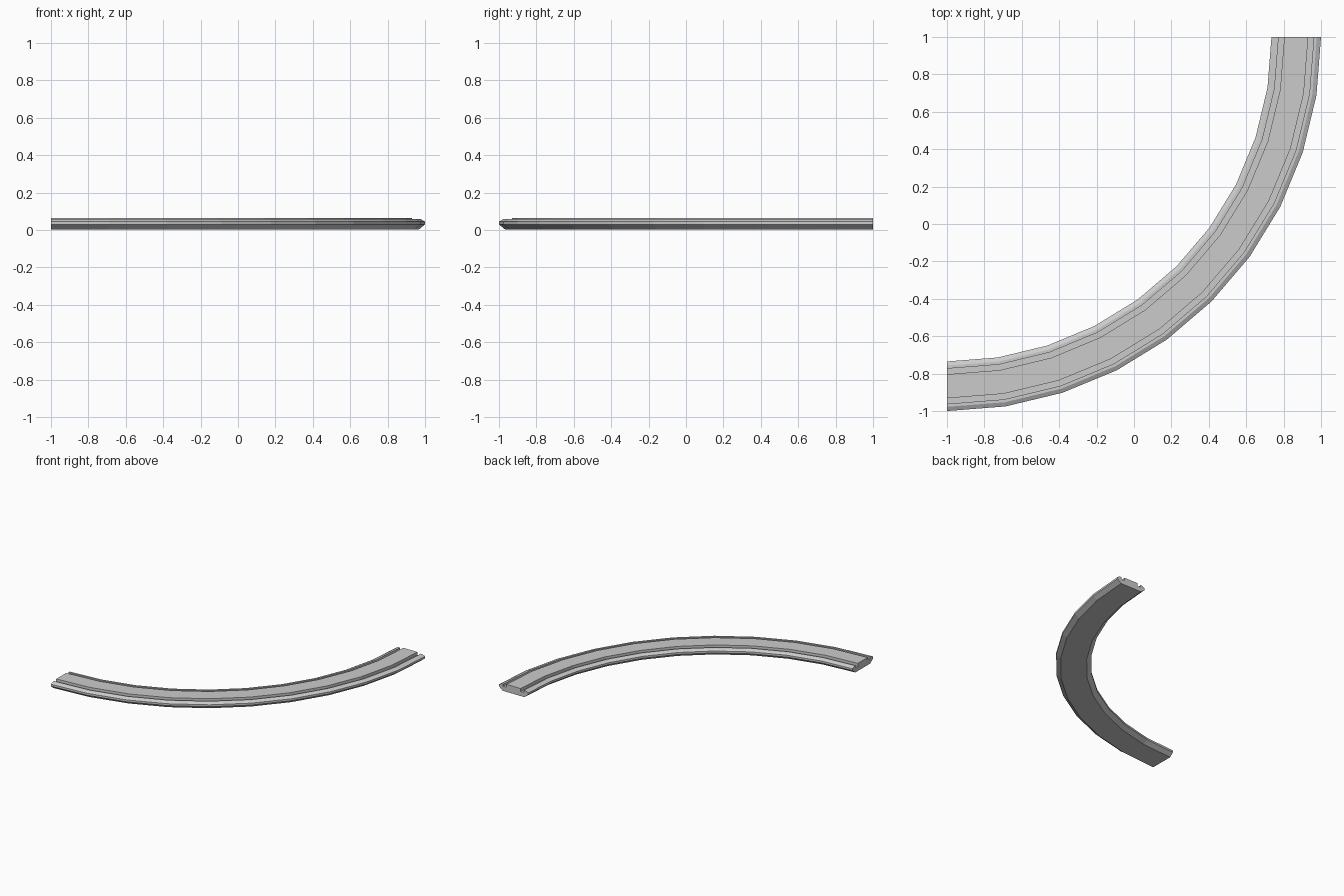
import bpy, bmesh
from math import sin, cos, radians

if "Cube" in bpy.data.objects:
    bpy.data.objects.remove(bpy.data.objects["Cube"])

# Half cross-section: (offset from track centre line, height), bottom to top
R_MID, STEPS = 1.8675, 10
half = [(0.098, 0.004), (0.1325, 0.032), (0.1325, 0.048), (0.110, 0.060),
        (0.094, 0.060), (0.094, 0.042), (0.064, 0.042), (0.064, 0.066)]
half = [(o, z - 0.002) for o, z in half]
profile = half + [(-o, z) for o, z in reversed(half)]

# Sweep the section through a quarter circle in ten straight pieces
bm = bmesh.new()
rings = []
for i in range(STEPS + 1):
    a = radians(90 * i / STEPS)
    rings.append([bm.verts.new((-1 + (R_MID + o) * sin(a), 1 - (R_MID + o) * cos(a), z))
                  for o, z in profile])
n = len(profile)
for r, s in zip(rings, rings[1:]):
    for j in range(n):
        k = (j + 1) % n
        bm.faces.new((r[j], r[k], s[k], s[j]))

# Flat end faces
bm.faces.new(rings[0])
bm.faces.new(rings[-1])
bmesh.ops.recalc_face_normals(bm, faces=bm.faces)

mesh = bpy.data.meshes.new("curved_track")
bm.to_mesh(mesh)
bm.free()
track = bpy.data.objects.new("curved_track", mesh)
bpy.context.collection.objects.link(track)
